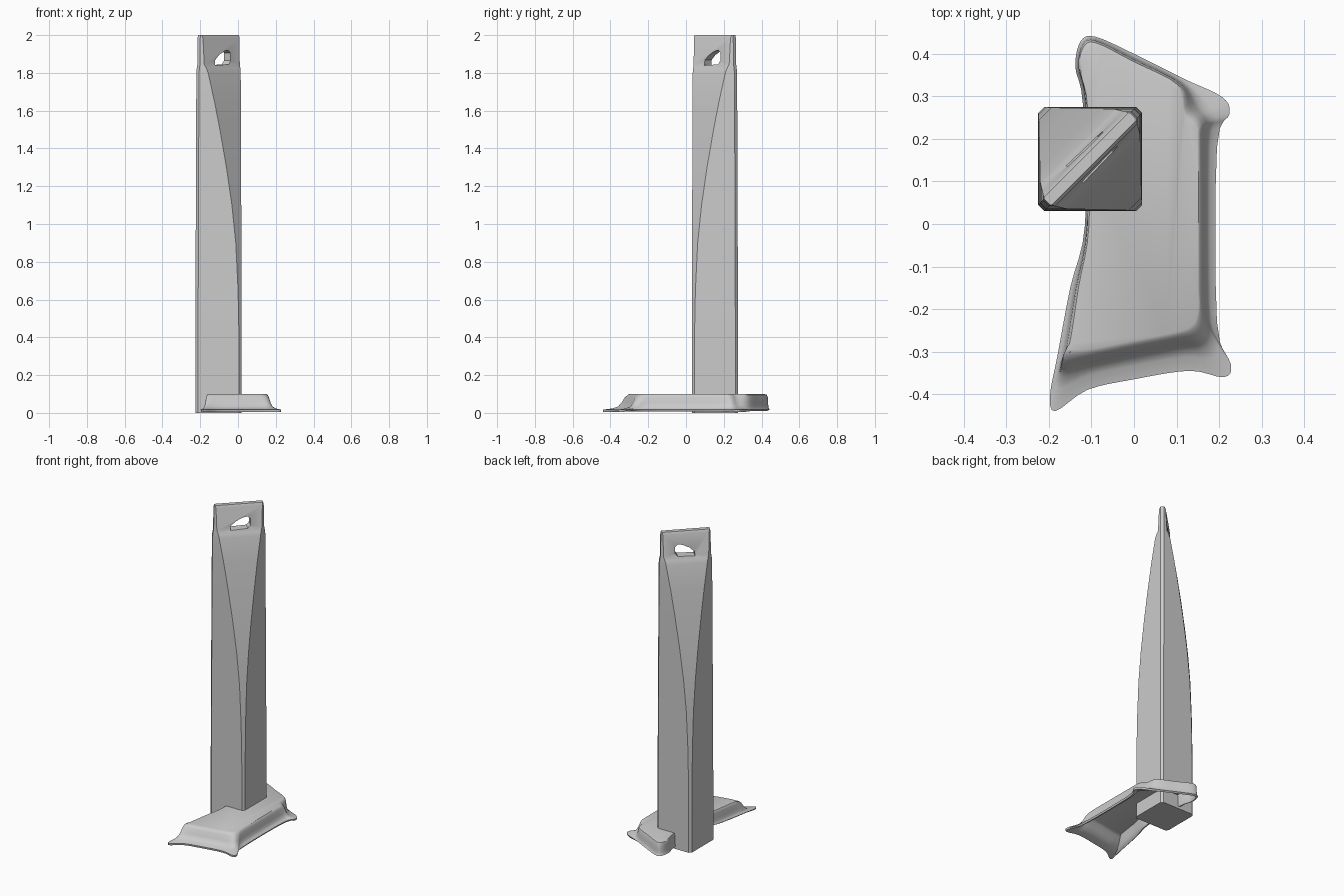
import bpy, bmesh, math
from mathutils import Vector

if "Cube" in bpy.data.objects:
    bpy.data.objects.remove(bpy.data.objects["Cube"])

TOWER_CENTRE = Vector((-0.103, 0.153, 0))
U = Vector((1, 1, 0)).normalized()     # along the top blade
V = Vector((-1, 1, 0)).normalized()    # across the top blade


def loft(name, rings, cap_start=True, cap_end=True):
    bm = bmesh.new()
    loops = [[bm.verts.new(p) for p in ring] for ring in rings]
    for a, b in zip(loops, loops[1:]):
        n = len(a)
        for i in range(n):
            j = (i + 1) % n
            bm.faces.new((a[i], a[j], b[j], b[i]))
    if cap_start:
        bm.faces.new(loops[0][::-1])
    if cap_end:
        bm.faces.new(loops[-1])
    bmesh.ops.recalc_face_normals(bm, faces=bm.faces)
    mesh = bpy.data.meshes.new(name)
    bm.to_mesh(mesh)
    bm.free()
    obj = bpy.data.objects.new(name, mesh)
    bpy.context.collection.objects.link(obj)
    return obj


def activate(obj):
    bpy.ops.object.select_all(action='DESELECT')
    obj.select_set(True)
    bpy.context.view_layer.objects.active = obj


def smooth_closed(points, steps=4):
    """Catmull-Rom through a closed 2D outline."""
    pts, n, out = [Vector(p) for p in points], len(points), []
    for i in range(n):
        a, b, c, d = (pts[(i + k) % n] for k in (-1, 0, 1, 2))
        for s in range(steps):
            t = s / steps
            out.append(0.5 * (2*b + (c - a)*t + (2*a - 5*b + 4*c - d)*t*t
                              + (3*b - a - 3*c + d)*t**3))
    return out


def tower_point(u, v, z):
    return TOWER_CENTRE + U * u + V * v + Vector((0, 0, z))


def tower_ring(z, r, w, e=0.010):
    # square on its diagonal, with two opposite corners cut back to w
    shape = [(r - e, -e), (r - e, e), (r - w, w), (w - r, w),
             (e - r, e), (e - r, -e), (w - r, -w), (r - w, -w)]
    return [tower_point(u, v, z) for u, v in shape]


# Tower: square shaft narrowing in a curve to a diagonal blade
SECTIONS = [(0, .173, .163), (.4, .173, .163), (.65, .172, .159), (.9, .171, .150),
            (1.1, .170, .135), (1.3, .169, .114), (1.5, .168, .089), (1.65, .167, .068),
            (1.8, .166, .044), (1.825, .163, .036), (1.845, .159, .026),
            (1.985, .157, .020), (2.0, .153, .013)]
tower = loft("tower", [tower_ring(*s) for s in SECTIONS])

# Opening through the blade
HOLE = [(-.052, 1.84), (.05, 1.845), (.066, 1.865), (.066, 1.905),
        (.048, 1.92), (.02, 1.915), (-.02, 1.895), (-.05, 1.868)]
cutter = loft("opening_cutter",
              [[tower_point(u, v, z) for u, z in HOLE] for v in (-0.15, 0.15)])
cutter.hide_render = True
cut = tower.modifiers.new("opening", 'BOOLEAN')
cut.operation = 'DIFFERENCE'
cut.solver = 'EXACT'
cut.object = cutter
activate(tower)
bpy.ops.object.modifier_apply(modifier=cut.name)
bpy.data.objects.remove(cutter)
bpy.ops.object.shade_smooth_by_angle(angle=math.radians(30))

# Podium: hollow shell with a thin draped skirt
SKIRT = [(-.185, -.44), (-.11, -.39), (0, -.365), (.13, -.345), (.21, -.36),
         (.228, -.33), (.195, -.23), (.195, .18), (.225, .26), (.205, .3),
         (.12, .34), (0, .4), (-.09, .44), (-.125, .43), (-.138, .37),
         (-.12, .28), (-.115, 0), (-.15, -.15), (-.18, -.31), (-.197, -.4)]
ROOF = [(-.16, -.31), (-.1, -.305), (0, -.285), (.1, -.265), (.14, -.25),
        (.155, -.22), (.158, -.15), (.157, .18), (.152, .235), (.125, .265),
        (.105, .33), (0, .385), (-.09, .43), (-.12, .42), (-.13, .37),
        (-.113, .28), (-.11, 0), (-.135, -.15), (-.155, -.28), (-.163, -.3)]
skirt, roof = smooth_closed(SKIRT), smooth_closed(ROOF)


def podium_ring(t, scale, z):
    return [(a.lerp(b, t) * scale).to_3d() + Vector((0, 0, z))
            for a, b in zip(skirt, roof)]


podium = loft("podium", [podium_ring(*r) for r in (
    (0, 1, .017), (.4, 1, .024), (.62, 1, .034), (.76, 1, .054),
    (.9, 1, .083), (1, .99, .096), (1, .96, .1))], cap_start=False)
activate(podium)
shell = podium.modifiers.new("shell", 'SOLIDIFY')
shell.thickness = 0.012
shell.offset = -1
bpy.ops.object.modifier_apply(modifier=shell.name)
# keep the rim on the ground
for v in podium.data.vertices:
    v.co.z = max(v.co.z, 0.004)
bpy.ops.object.shade_smooth_by_angle(angle=math.radians(40))
